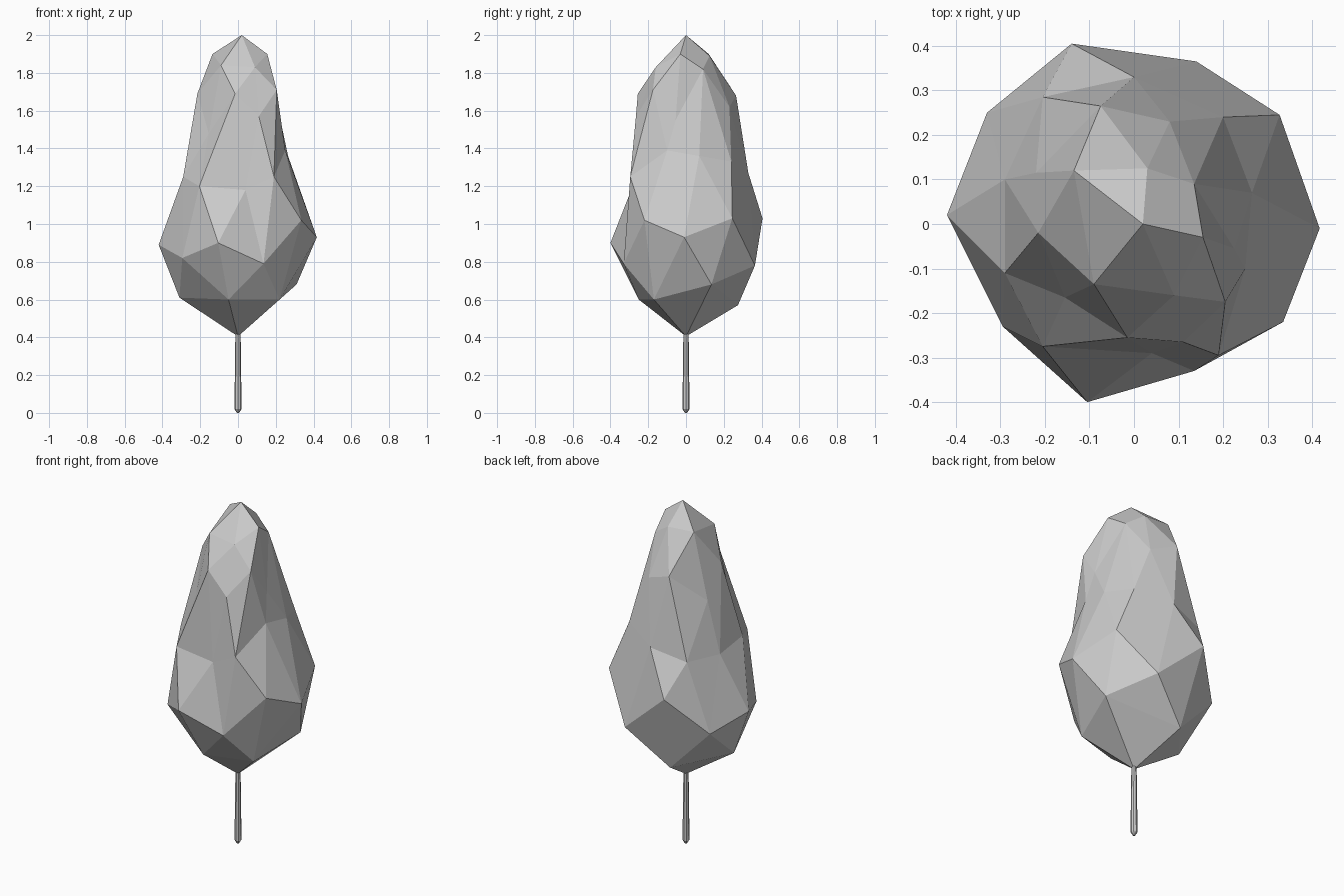
import bpy, bmesh, math


def make_object(name, bm):
    bmesh.ops.recalc_face_normals(bm, faces=bm.faces)
    mesh = bpy.data.meshes.new(name)
    bm.to_mesh(mesh)
    bm.free()
    obj = bpy.data.objects.new(name, mesh)
    bpy.context.collection.objects.link(obj)
    return obj


# Canopy: an icosphere whose rings are pulled into an irregular pear shape.
# Keys are the unit-sphere ring heights (x10), points run anticlockwise from +x.
rings = {
    10: [(0.02, 0, 2.0)],
    9: [(0.155, -0.03, 1.90), (0.03, 0.125, 1.89), (-0.135, 0.12, 1.90),
        (-0.09, -0.135, 1.84), (0.09, -0.16, 1.83)],
    5: [(0.135, 0.09, 1.82), (-0.075, 0.265, 1.68), (-0.215, -0.02, 1.69),
        (-0.015, -0.255, 1.69), (0.205, -0.175, 1.71)],
    4: [(0.225, -0.055, 1.55), (0.08, 0.23, 1.62), (-0.22, 0.115, 1.52),
        (-0.155, -0.165, 1.48), (0.11, -0.265, 1.57)],
    0: [(0.265, 0.07, 1.36), (0.20, 0.24, 1.33), (0.0, 0.33, 1.27),
        (-0.205, 0.285, 1.22), (-0.29, 0.10, 1.22), (-0.29, -0.11, 1.25),
        (-0.205, -0.275, 1.20), (0.04, -0.29, 1.18), (0.19, -0.295, 1.25),
        (0.25, -0.10, 1.39)],
    -4: [(0.327, 0.245, 1.03), (-0.14, 0.405, 1.03), (-0.42, 0.02, 0.89),
         (-0.105, -0.40, 0.90), (0.335, -0.22, 1.02)],
    -5: [(0.417, -0.01, 0.93), (0.14, 0.365, 0.78), (-0.33, 0.25, 0.82),
         (-0.295, -0.23, 0.82), (0.135, -0.33, 0.79)],
    -9: [(0.31, 0.135, 0.68), (-0.09, 0.275, 0.57), (-0.31, 0.0, 0.61),
         (-0.05, -0.25, 0.60), (0.22, -0.17, 0.60)],
    -10: [(0, 0, 0.405)],
}
bm = bmesh.new()
bmesh.ops.create_icosphere(bm, subdivisions=2, radius=1)
groups = {}
for v in bm.verts:
    groups.setdefault(round(v.co.z * 10), []).append(v)
# 0.447 and 0.526 round to 4 and 5, 0.851 rounds to 9
for key, verts in groups.items():
    verts.sort(key=lambda v: (math.atan2(v.co.y, v.co.x) + 0.1) % math.tau)
    for v, point in zip(verts, rings[key]):
        v.co = point
make_object("canopy", bm)

# Trunk: slim tapered post with a blunt pointed foot
sides = 8
profile = [(0.006, 0.0), (0.019, 0.02), (0.014, 0.42)]
bm = bmesh.new()
loops = [[bm.verts.new((r * math.cos(math.tau * i / sides),
                        r * math.sin(math.tau * i / sides), z))
          for i in range(sides)] for r, z in profile]
for low, high in zip(loops, loops[1:]):
    for i in range(sides):
        j = (i + 1) % sides
        bm.faces.new((low[i], low[j], high[j], high[i]))
bm.faces.new(loops[0])
bm.faces.new(loops[-1])
make_object("trunk", bm)
